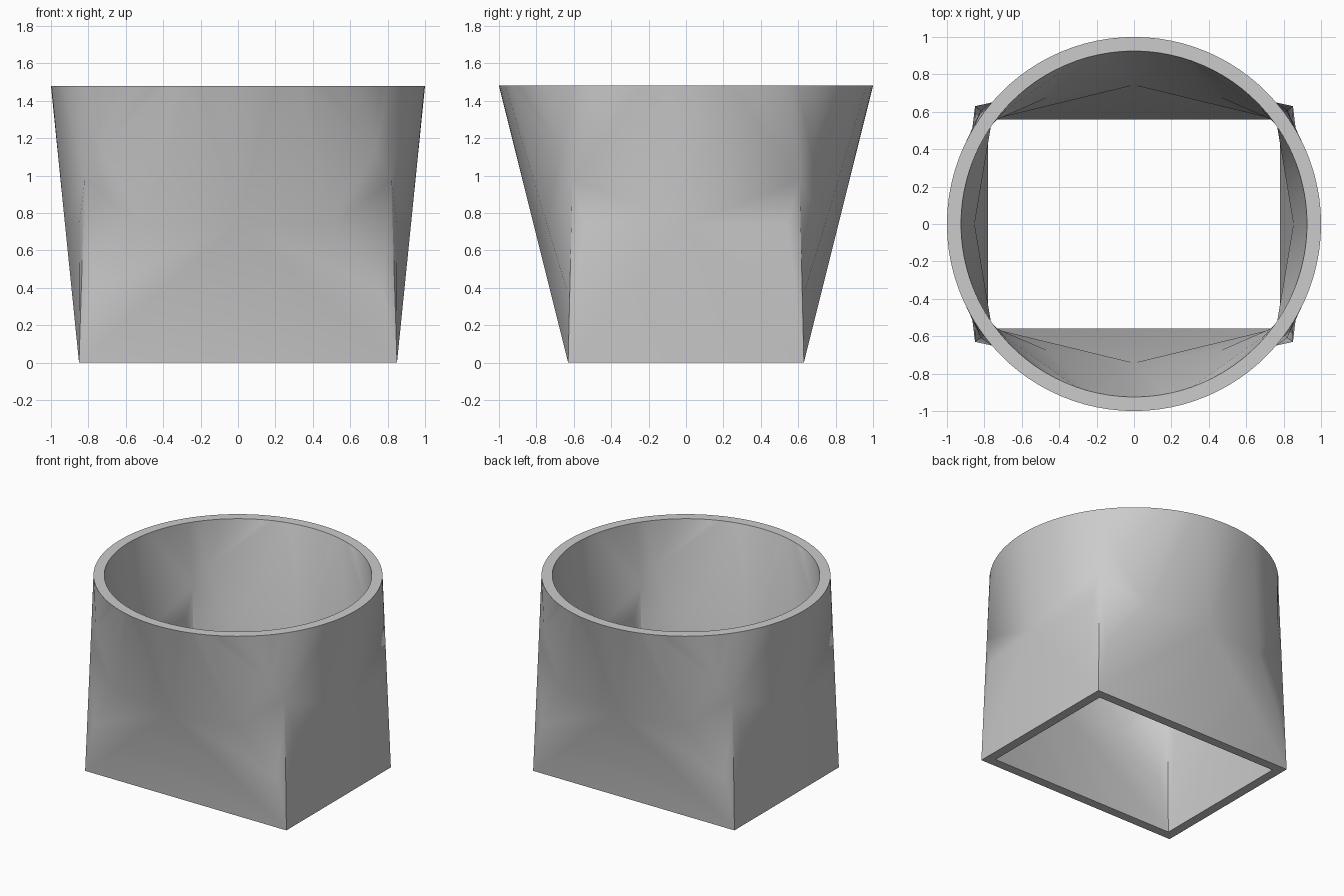
import bpy, bmesh, math
from mathutils import Vector
from mathutils.geometry import delaunay_2d_cdt

if "Cube" in bpy.data.objects:
    bpy.data.objects.remove(bpy.data.objects["Cube"])

HEIGHT = 1.48
STEPS = 28  # rim segments per side
WIDE_CREASES = [(0, 0.66), (0.04, 0.26), (0.21, 0.5), (0.0625, 0.76)]
NARROW_CREASES = [(0, 0.66), (0.06, 0.5)]


def panel(bm, a, b, radius, creases):
    """One ruled side from edge a-b up to an arc; returns its rim points."""
    start = math.atan2(a.y, a.x)
    sweep = (math.atan2(b.y, b.x) - start) % math.tau

    def surface(u, v):
        ang = start + sweep * u
        top = Vector((math.cos(ang), math.sin(ang))) * radius
        p = a.lerp(b, u).lerp(top, v)
        return Vector((p.x, p.y, HEIGHT * v))

    # sparse points below, dense points along the rim
    pts = [(0, 0), (1, 0), (0.5, 0.5)]
    for u, v in creases:
        pts += [(u, v), (1 - u, v)]
    pts += [(i / STEPS, 1) for i in range(STEPS + 1)]
    width = (b - a).length
    flat = [Vector((u * width, v * HEIGHT)) for u, v in pts]
    out, _, faces, *_ = delaunay_2d_cdt(flat, [], [], 0, 1e-6)
    verts = [bm.verts.new(surface(p.x / width, p.y / HEIGHT)) for p in out]
    for f in faces:
        bm.faces.new([verts[i] for i in f])
    return [surface(i / STEPS, 1) for i in range(STEPS)]


def wall(bm, hx, hy, radius):
    """Four panels; returns the base loop and the rim loop."""
    corners = [Vector(c) for c in ((hx, -hy), (hx, hy), (-hx, hy), (-hx, -hy))]
    rim = []
    for i in range(4):
        creases = WIDE_CREASES if i % 2 else NARROW_CREASES
        rim += panel(bm, corners[i], corners[(i + 1) % 4], radius, creases)
    return [c.to_3d() for c in corners], rim


def frame(bm, outer, inner):
    """Flat ring of quads between two matching loops."""
    n = len(outer)
    for i in range(n):
        j = (i + 1) % n
        quad = (outer[i], outer[j], inner[j], inner[i])
        bm.faces.new([bm.verts.new(p) for p in quad])


bm = bmesh.new()
outer_base, outer_rim = wall(bm, 0.85, 0.63, 1.0)
inner_base, inner_rim = wall(bm, 0.78, 0.56, 0.925)
frame(bm, outer_base, inner_base)
frame(bm, outer_rim, inner_rim)
bmesh.ops.remove_doubles(bm, verts=bm.verts[:], dist=1e-4)
bmesh.ops.recalc_face_normals(bm, faces=bm.faces[:])

mesh = bpy.data.meshes.new("transition_duct")
bm.to_mesh(mesh)
bm.free()
duct = bpy.data.objects.new("transition_duct", mesh)
bpy.context.collection.objects.link(duct)

grey = bpy.data.materials.new("light grey")
grey.use_nodes = True
colour = (0.6, 0.6, 0.6, 1)
grey.diffuse_color = colour
grey.node_tree.nodes["Principled BSDF"].inputs["Base Color"].default_value = colour
mesh.materials.append(grey)

bpy.context.view_layer.objects.active = duct
duct.select_set(True)
bpy.ops.object.shade_smooth_by_angle(angle=math.radians(30))
